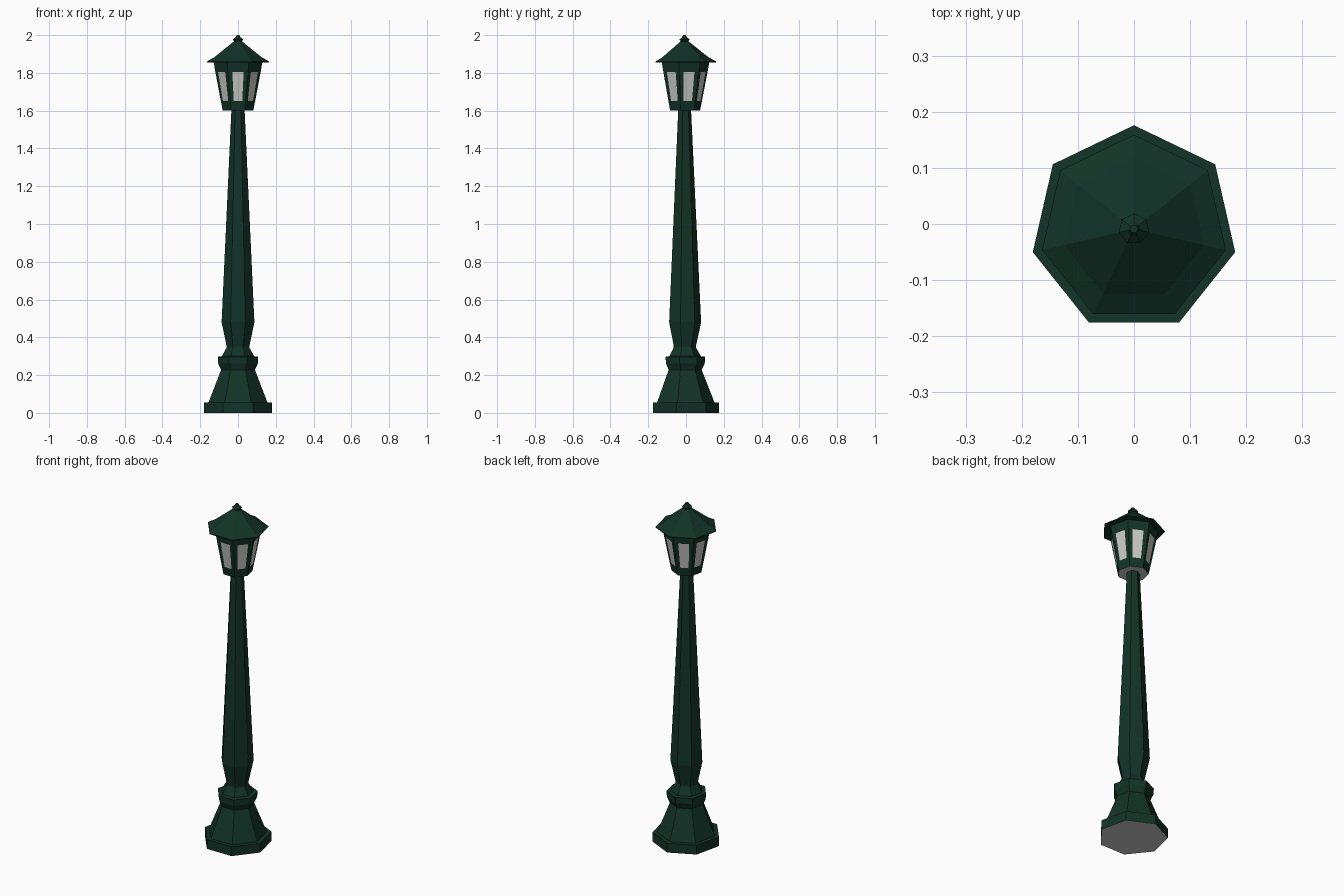
import bpy, bmesh, math
from mathutils import Vector

if "Cube" in bpy.data.objects:
    bpy.data.objects.remove(bpy.data.objects["Cube"])

SIDES = 7
CY = -0.009   # heptagon centre, so that the bounding box is centred


def material(name, rgb):
    m = bpy.data.materials.new(name)
    m.diffuse_color = (*rgb, 1)
    m.use_nodes = True
    m.node_tree.nodes["Principled BSDF"].inputs["Base Color"].default_value = m.diffuse_color
    return m


GREEN = material("dark_green_paint", (0.006, 0.033, 0.020))
PALE = material("pale_grey_glass", (0.6, 0.6, 0.59))


def corner(r, k):
    a = math.pi / 2 + 2 * math.pi * k / SIDES
    return Vector((r * math.cos(a), r * math.sin(a) + CY, 0))


def lathe(name, profile, splits=(0,), paint=None, pale_bottom=False):
    """Seven-sided stack of rings; splits cut each side into columns."""
    bm = bmesh.new()
    rings = []
    for r, z in profile:
        ring = []
        for k in range(SIDES):
            a, b = corner(r, k), corner(r, k + 1)
            for t in splits:
                p = a.lerp(b, t)
                ring.append(bm.verts.new((p.x, p.y, z)))
        rings.append(ring)
    n = len(rings[0])
    for row, (lo, hi) in enumerate(zip(rings, rings[1:])):
        for i in range(n):
            j = (i + 1) % n
            f = bm.faces.new((lo[i], lo[j], hi[j], hi[i]))
            if paint and paint(row, i % len(splits)):
                f.material_index = 1
    bottom = bm.faces.new(rings[0][::-1])
    bm.faces.new(rings[-1])
    if pale_bottom:
        bottom.material_index = 1
    bmesh.ops.recalc_face_normals(bm, faces=bm.faces[:])
    me = bpy.data.meshes.new(name)
    bm.to_mesh(me)
    bm.free()
    me.materials.append(GREEN)
    me.materials.append(PALE)
    ob = bpy.data.objects.new(name, me)
    bpy.context.collection.objects.link(ob)
    return ob


# Foot slab, flared pedestal and collar
lathe("base", [(0.185, 0), (0.185, 0.055), (0.160, 0.055), (0.092, 0.228),
               (0.108, 0.262), (0.110, 0.297), (0.088, 0.300), (0.062, 0.345),
               (0.062, 0.355)], pale_bottom=True)

# Tapered post
lathe("post", [(0.062, 0.355), (0.089, 0.48), (0.036, 1.60)])

# Lantern with a window cut in every side
lathe("lantern", [(0.083, 1.60), (0.093, 1.65), (0.123, 1.805), (0.133, 1.86)],
      splits=(0, 0.22, 0.78),
      paint=lambda row, col: row == 1 and col == 1, pale_bottom=True)

# Roof with a flared eave
lathe("roof", [(0.168, 1.856), (0.168, 1.861), (0.128, 1.883), (0.022, 1.967)])

# Finial
lathe("finial", [(0.018, 1.962), (0.028, 1.977), (0.013, 1.990), (0.007, 2.0)])
